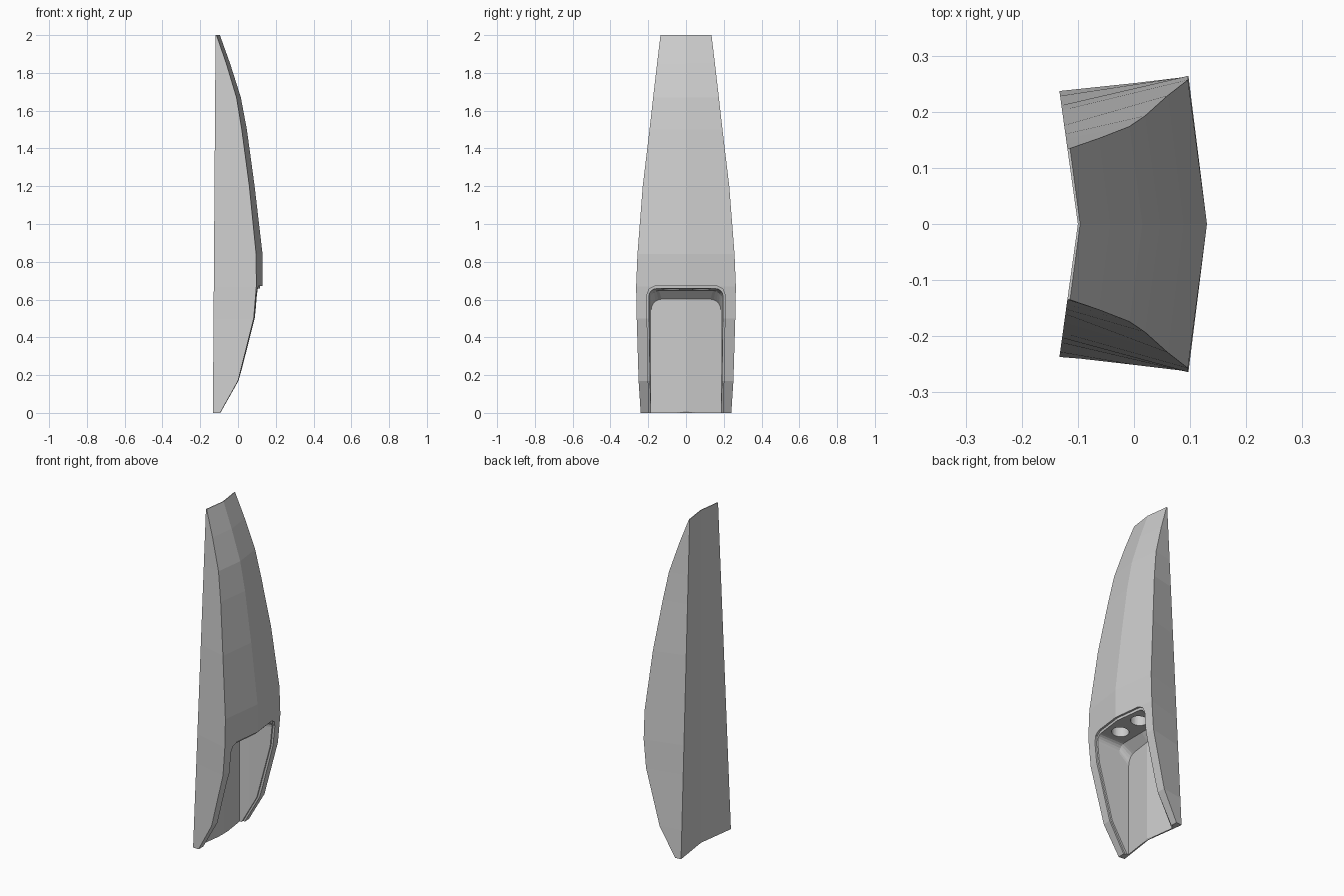
import bpy, bmesh, math

if "Cube" in bpy.data.objects:
    bpy.data.objects.remove(bpy.data.objects["Cube"])

grey = bpy.data.materials.new("light_grey")
grey.diffuse_color = (0.6, 0.6, 0.6, 1)
grey.use_nodes = True
grey.node_tree.nodes["Principled BSDF"].inputs["Base Color"].default_value = grey.diffuse_color

BACK, SLOPE = -0.10, 0.139          # vertical V-shaped back: x = BACK - SLOPE*|y|

# height, edge x, edge half width, centre-line x of the front skin
STATIONS = [
    (0.00, -0.095, 0.240, -0.085),
    (0.17, 0.000, 0.251, 0.012),
    (0.50, 0.083, 0.261, 0.108),
    (0.67, 0.097, 0.264, 0.129),
    (0.84, 0.096, 0.257, 0.130),
    (1.20, 0.060, 0.229, 0.088),
    (1.50, 0.020, 0.193, 0.047),
    (1.67, -0.008, 0.174, 0.015),
    (1.85, -0.062, 0.153, -0.042),
    (2.00, -0.114, 0.135, -0.096),
]


def back_x(y):
    return BACK - SLOPE * abs(y)


def front_x(z, y):
    """x of the front skin at a given height and side offset."""
    for a, b in zip(STATIONS, STATIONS[1:]):
        if z <= b[0]:
            t = max(0, (z - a[0]) / (b[0] - a[0]))
            xe, ye, xc = (a[i] + (b[i] - a[i]) * t for i in (1, 2, 3))
            return xc + (xe - xc) * abs(y) / ye


def loft(name, rings):
    """Skin closed rings of equal length and cap both ends."""
    bm = bmesh.new()
    vs = [[bm.verts.new(p) for p in ring] for ring in rings]
    n = len(rings[0])
    for a, b in zip(vs, vs[1:]):
        for i in range(n):
            j = (i + 1) % n
            bm.faces.new((a[i], a[j], b[j], b[i]))
    # caps split on the centre line (points 0 and n/2)
    h = n // 2
    for r in (vs[0], vs[-1]):
        bm.faces.new(r[:h + 1])
        bm.faces.new(r[h:] + [r[0]])
    bmesh.ops.recalc_face_normals(bm, faces=bm.faces)
    me = bpy.data.meshes.new(name)
    bm.to_mesh(me)
    bm.free()
    ob = bpy.data.objects.new(name, me)
    bpy.context.collection.objects.link(ob)
    me.materials.append(grey)
    return ob


def cut(ob, cutter):
    mod = ob.modifiers.new("cut", 'BOOLEAN')
    mod.operation = 'DIFFERENCE'
    mod.solver = 'EXACT'
    mod.object = cutter
    bpy.context.view_layer.objects.active = ob
    bpy.ops.object.modifier_apply(modifier=mod.name)
    bpy.data.objects.remove(cutter)


# Main shell: V back, flared sides, faceted curved front
rings = []
for z, xe, ye, xc in STATIONS:
    yb = 0.237 - 0.051 * z
    rings.append([(BACK, 0, z), (back_x(yb), yb, z), (xe, ye, z),
                  (xc, 0, z), (xe, -ye, z), (back_x(yb), -yb, z)])
shell = loft("fairing_shell", rings)

# Shallow ledge round the opening, following the front skin
rings = []
for z, w in ((-0.05, 0.198), (0, 0.198), (0.17, 0.200), (0.5, 0.206),
             (0.62, 0.208), (0.655, 0.196), (0.672, 0.165)):
    xs, xm = front_x(z, w) - 0.012, front_x(z, 0) - 0.012
    rings.append([(xm, 0, z), (xs, w, z), (0.4, w, z),
                  (0.4, 0, z), (0.4, -w, z), (xs, -w, z)])
cut(shell, loft("ledge_cutter", rings))


# Deep arched recess, open at the bottom, with drafted walls
def arch(w, top, r, x=None):
    half = [(w, -0.1)]
    for i in range(6):
        a = math.radians(18 * i)
        half.append((w - r + r * math.cos(a), top - r + r * math.sin(a)))
    loop = [(0, -0.1)] + half + [(0, top)] + [(-y, z) for y, z in reversed(half)]
    return [(back_x(y) + 0.008 if x is None else x, y, z) for y, z in loop]


cut(shell, loft("recess_cutter", [arch(0.184, 0.602, 0.055),
                                  arch(0.188, 0.648, 0.045, -0.055),
                                  arch(0.202, 0.664, 0.035, 0.20)]))

# Two round sockets in the recess ceiling
for s in (-1, 1):
    bpy.ops.mesh.primitive_cylinder_add(vertices=32, radius=0.047, depth=0.2,
                                        location=(0.03, 0.078 * s, 0.65))
    socket = bpy.context.object
    socket.data.materials.append(grey)
    cut(shell, socket)
